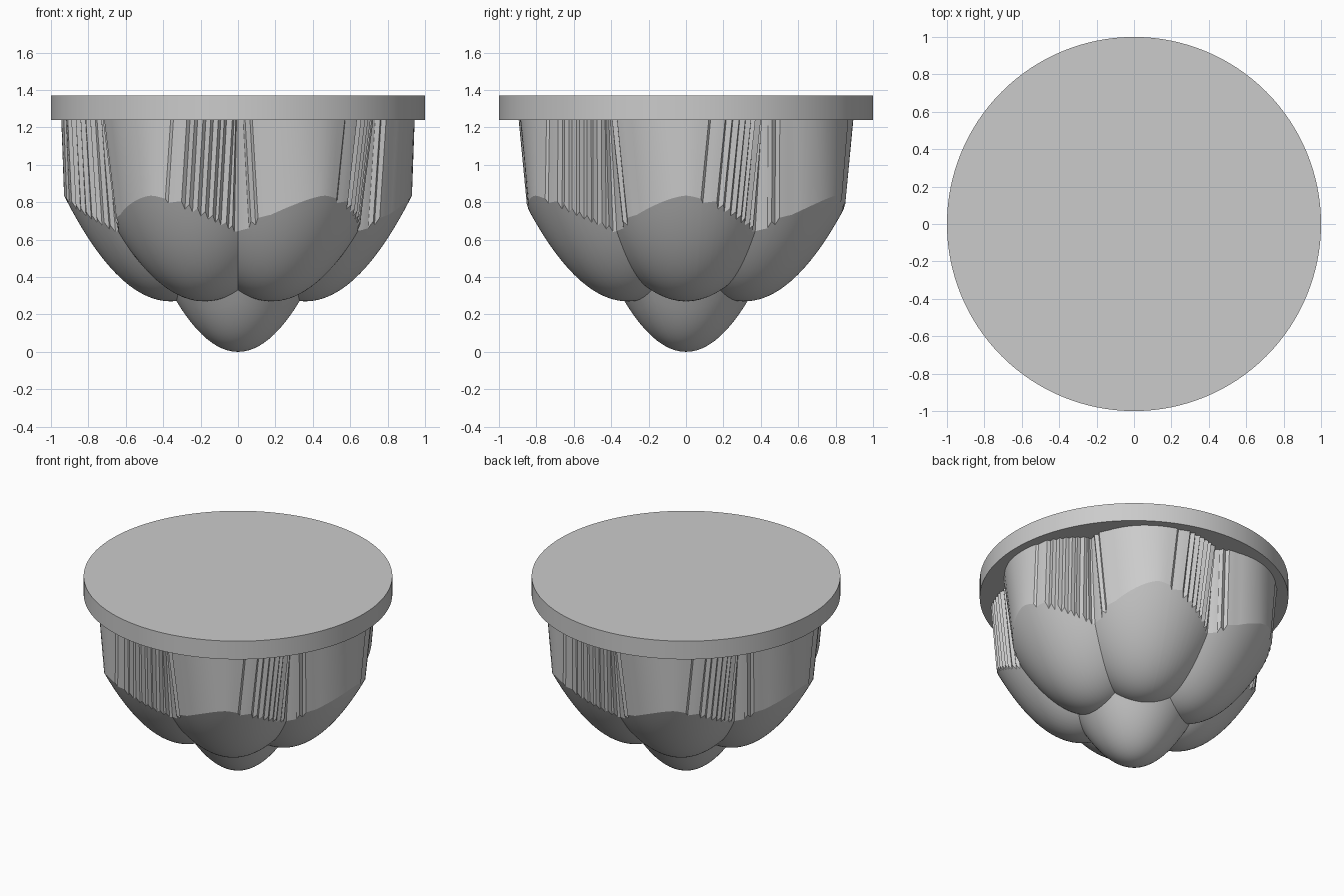
import bpy, bmesh, math

if "Cube" in bpy.data.objects:
    bpy.data.objects.remove(bpy.data.objects["Cube"])

LOBES = 6
TIP_K, LOBE_K = 2.5, 1.74        # steepness of the paraboloids
LOBE_R, LOBE_Z = 0.36, 0.27      # lowest point of each lobe
WALL_TOP, DISC_TOP = 1.24, 1.37
STEPS = [5, 10.5, 13, 15.7, 18.2, 20.7, 22.7, 25.5, 27.8]
BACK_STEPS = [-25, -22.5]
RISER, DEPTH = 0.7, 0.01

grey = bpy.data.materials.new("plain_grey")
grey.use_nodes = True
colour = (0.6, 0.6, 0.6, 1)
grey.diffuse_color = colour
grey.node_tree.nodes["Principled BSDF"].inputs["Base Color"].default_value = colour


def finish(name, bm):
    bmesh.ops.remove_doubles(bm, verts=bm.verts, dist=1e-5)
    bmesh.ops.recalc_face_normals(bm, faces=bm.faces)
    mesh = bpy.data.meshes.new(name)
    bm.to_mesh(mesh)
    bm.free()
    mesh.materials.append(grey)
    obj = bpy.data.objects.new(name, mesh)
    bpy.context.collection.objects.link(obj)
    bpy.ops.object.select_all(action='DESELECT')
    obj.select_set(True)
    bpy.context.view_layer.objects.active = obj
    bpy.ops.object.shade_smooth_by_angle(angle=math.radians(18))
    return obj


# Pleat outline over one lobe: (degrees from the lobe's middle, radial offset)
def pleat_keys():
    keys = [(-30, 0)]
    for s in BACK_STEPS:
        keys += [(s - RISER, -DEPTH), (s, DEPTH)]
    keys += [(-18, 0), (0, 0)]
    for s in STEPS:
        keys += [(s, DEPTH if s > STEPS[0] else 0), (s + RISER, -DEPTH)]
    return keys + [(30, 0)]


KEYS = pleat_keys()


def pleat(a):
    for (a0, r0), (a1, r1) in zip(KEYS, KEYS[1:]):
        if a <= a1:
            return r0 + (r1 - r0) * (a - a0) / (a1 - a0)
    return 0


def lobe_height(r, a):
    c = math.cos(math.radians(a))
    return LOBE_Z + LOBE_K * (r * r - 2 * r * LOBE_R * c + LOBE_R ** 2)


# Radius where the central tip meets the lobe
def crease_radius(a):
    qa = TIP_K - LOBE_K
    qb = 2 * LOBE_K * LOBE_R * math.cos(math.radians(a))
    qc = -(LOBE_Z + LOBE_K * LOBE_R ** 2)
    return (-qb + math.sqrt(qb * qb - 4 * qa * qc)) / (2 * qa)


# One column of points (angle, radius, height) from the tip up to the disc
def column(a):
    crease, t = crease_radius(a), abs(a) / 30
    rim = 0.93 - 0.19 * t ** 1.6 + pleat(a)
    top = 0.945 - 0.135 * t ** 1.8 + pleat(a)
    points = []
    for i in range(13):
        r = crease * i / 12
        points.append((a, r, TIP_K * r * r))
    for i in range(1, 25):
        r = crease + (rim - crease) * i / 24
        points.append((a, r, lobe_height(r, a)))
    lean = 2.5 * max(-1, min(1, a / 5)) * min(1, (30 - abs(a)) / 4)
    points.append((a + lean, top, WALL_TOP + 0.01))
    points.append((a, 0, WALL_TOP + 0.01))
    return points


# Lobed body with pleated walls
angles = {round(k[0], 3) for k in KEYS}
for i in range(41):
    a = -30 + 1.5 * i
    if all(abs(a - b) > 0.5 for b in angles):
        angles.add(a)
angles = sorted(angles)

bm = bmesh.new()
for lobe in range(LOBES):
    columns = []
    for a in angles:
        col = []
        for b, r, z in column(a):
            t = math.radians(b + 360 / LOBES * lobe)
            col.append(bm.verts.new((r * math.cos(t), r * math.sin(t), z)))
        columns.append(col)
    for left, right in zip(columns, columns[1:]):
        for i in range(len(left) - 1):
            bm.faces.new((left[i], right[i], right[i + 1], left[i + 1]))
bmesh.ops.dissolve_degenerate(bm, dist=1e-5, edges=bm.edges)
finish("lobed_body", bm)

# Flat round plate on top
bm = bmesh.new()
bmesh.ops.create_cone(bm, cap_ends=True, segments=128, radius1=1, radius2=1,
                      depth=DISC_TOP - WALL_TOP)
bmesh.ops.translate(bm, verts=bm.verts, vec=(0, 0, (DISC_TOP + WALL_TOP) / 2))
finish("top_disc", bm)
